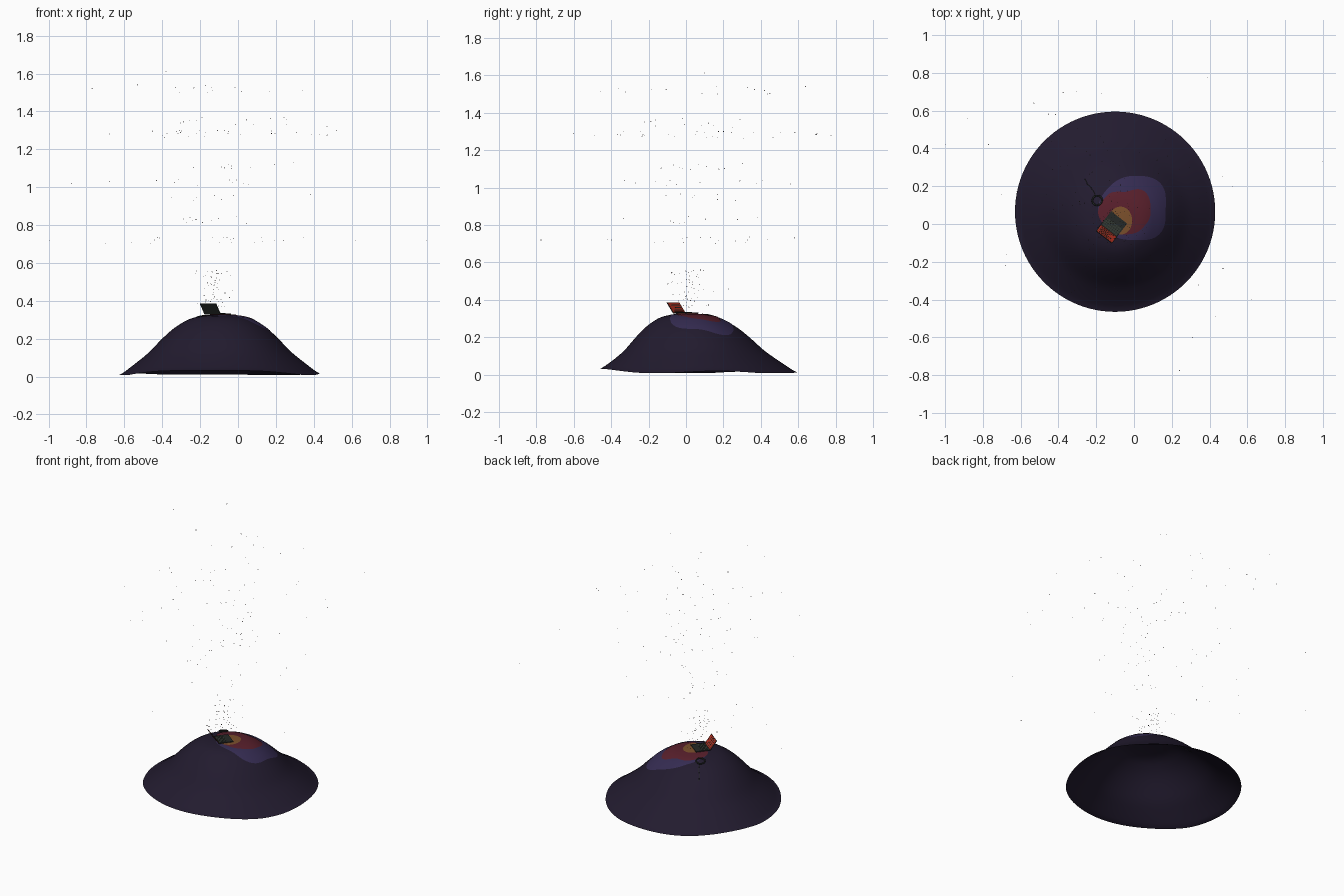
import bpy, bmesh, math, random
from mathutils import Vector, Matrix

if "Cube" in bpy.data.objects:
    bpy.data.objects.remove(bpy.data.objects["Cube"])

random.seed(4)
CX, CY, R = -0.10, 0.065, 0.53
PROFILE = [(0, .325), (.1, .32), (.16, .308), (.21, .281), (.26, .246), (.32, .188),
           (.375, .128), (.43, .084), (.53, .006), (.7, .0)]


def material(name, rgb):
    m = bpy.data.materials.new(name)
    m.diffuse_color = (*rgb, 1)
    m.use_nodes = True
    m.node_tree.nodes["Principled BSDF"].inputs["Base Color"].default_value = m.diffuse_color
    return m


ROCK = material("dark_rock", (.016, .011, .028))
PURPLE = material("purple_glow", (.036, .025, .085))
RED = material("red_glow", (.10, .014, .025))
ORANGE = material("orange_glow", (.20, .08, .025))
CASE = material("case", (.018, .022, .02))
KEYS = material("keys", (.035, .045, .035))
SCREEN = material("screen", (.45, .03, .015))
SPARK = material("spark", (.10, .07, .07))


def interp(table, x):
    for (a, u), (b, v) in zip(table, table[1:]):
        if x <= b:
            return u + (v - u) * (x - a) / (b - a)
    return table[-1][1]


def height(x, y):
    # summit drifts toward the front, with soft ridges on the slopes
    dx, dy = x - CX, y - CY
    r = math.hypot(dx, dy)
    t = max(0, 1 - r / R)
    q = math.hypot(dx - .01 * t, dy + .07 * t)
    z = sum(interp(PROFILE, abs(q + d)) for d in (-.02, 0, .02)) / 3
    a = math.atan2(dy, dx)
    s = min(1, r / R)
    z += .006 * s * s * (math.sin(5 * a + .6) + math.sin(3 * a + 1)) * (1 - .3 * s)
    z += .022 * s ** 8 * max(0, -math.sin(a)) ** 3
    return max(z, .008)


def finish(name, bm, mats, smooth=True):
    me = bpy.data.meshes.new(name)
    bm.to_mesh(me)
    bm.free()
    for m in mats:
        me.materials.append(m)
    if smooth:
        me.polygons.foreach_set("use_smooth", [True] * len(me.polygons))
    ob = bpy.data.objects.new(name, me)
    bpy.context.collection.objects.link(ob)
    return ob


def draped_disc(name, cx, cy, radius, lift, mat, rings=24, segs=72):
    # radius is a function of angle; the surface follows the mound
    bm = bmesh.new()
    mid = bm.verts.new((cx, cy, height(cx, cy) + lift))
    prev = None
    for i in range(1, rings + 1):
        ring = []
        for j in range(segs):
            a = 2 * math.pi * j / segs
            r = radius(a) * i / rings
            x, y = cx + r * math.cos(a), cy + r * math.sin(a)
            ring.append(bm.verts.new((x, y, height(x, y) + lift)))
        for j in range(segs):
            k = (j + 1) % segs
            if prev:
                bm.faces.new((prev[j], ring[j], ring[k], prev[k]))
            else:
                bm.faces.new((mid, ring[j], ring[k]))
        prev = ring
    return finish(name, bm, [mat])


def outline(radii):
    # smooth closed curve through evenly spaced radii
    n = len(radii)

    def f(a):
        u = a / (2 * math.pi) * n
        i, t = int(u) % n, u - int(u)
        t = (1 - math.cos(math.pi * t)) / 2
        return radii[i] * (1 - t) + radii[(i + 1) % n] * t
    return f


# Mound shell, open underneath
draped_disc("mound", CX, CY, lambda a: R, 0, ROCK, 32, 96)

# Glow patches layered on the summit
draped_disc("purple_patch", 0, .08, outline([.168, .195, .175, .175, .19, .18, .165, .19]), .002, PURPLE)
draped_disc("red_patch", -.05, .06, outline([.138, .155, .11, .13, .14, .115, .115, .125]), .004, RED, 16)
draped_disc("orange_patch", -.072, .018, lambda a: .062 + .012 * math.sin(a) ** 2, .006, ORANGE, 8)


def box(bm, o, u, v, w, mat):
    # box from a corner and three edge vectors
    p = [bm.verts.new(o + u * i + v * j + w * k) for k in (0, 1) for j in (0, 1) for i in (0, 1)]
    for f in ((0, 2, 3, 1), (4, 5, 7, 6), (0, 1, 5, 4), (1, 3, 7, 5), (3, 2, 6, 7), (2, 0, 4, 6)):
        bm.faces.new([p[i] for i in f]).material_index = mat


# Open laptop: base with key grid, tilted lid with glowing panel
hinge = Vector((-.177, -.004, .328))
along = Vector((.085, -.066, 0))
fwd = Vector((.056, .072, 0))
up = Vector((0, 0, 1))
bm = bmesh.new()
box(bm, hinge, along, fwd, up * .005, 0)
for i in range(8):
    for j in range(4):
        box(bm, hinge + along * (.06 + i * .112) + fwd * (.08 + j * .13) + up * .005,
            along * .09, fwd * .10, up * .0015, 1)
finish("laptop_base", bm, [CASE, KEYS], False)

rise = Vector((-.025, -.034, .057))
normal = along.cross(rise).normalized()
if normal.dot(fwd) < 0:
    normal = -normal
bm = bmesh.new()
box(bm, hinge, along, rise, normal * .003, 0)
box(bm, hinge + along * .03 + rise * .04 + normal * .003, along * .94, rise * .92, normal * .001, 1)
for f in range(5):
    box(bm, hinge + along * .1 + rise * (.15 + f * .16) + normal * .004,
        along * (.75 - .12 * (f % 3)), rise * .05, normal * .0008, 0)
bmesh.ops.recalc_face_normals(bm, faces=bm.faces)
finish("laptop_lid", bm, [CASE, SCREEN], False)

# Small ring lying beside the laptop
rx, ry = -.195, .125
e = .01
n = Vector((height(rx - e, ry) - height(rx + e, ry), height(rx, ry - e) - height(rx, ry + e), 2 * e))
bpy.ops.mesh.primitive_torus_add(major_radius=.026, minor_radius=.0045, major_segments=32, minor_segments=10,
                                 location=(rx, ry, height(rx, ry) + .005),
                                 rotation=n.to_track_quat('Z', 'Y').to_euler())
ring = bpy.context.object
ring.name = "ring"
ring.data.materials.append(CASE)
bpy.ops.object.shade_smooth()

# Thin cord trailing down the slope
cu = bpy.data.curves.new("cord", 'CURVE')
cu.dimensions = '3D'
cu.bevel_depth = .0018
sp = cu.splines.new('POLY')
sp.points.add(12)
for i, p in enumerate(sp.points):
    t = i / 12
    x, y = -.205 - .055 * t, .15 + .09 * t + .006 * math.sin(6 * t)
    p.co = (x, y, height(x, y) + .001, 1)
cu.materials.append(CASE)
bpy.context.collection.objects.link(bpy.data.objects.new("cord", cu))

# Sparks: outlying ones placed, the rest in a widening plume
sparks = [(-.997, .42, .72), (-.77, .42, 1.52), (-.88, .56, 1.02), (.52, .20, 1.3), (.47, .25, 1.32),
          (.62, -.4, .72), (.39, .775, 1.28), (-.68, -.22, 1.28), (.24, -.775, .72), (-.2, -.61, .72),
          (.997, .33, .72), (-.38, .1, 1.612), (.43, -.49, 1.28), (-.53, .64, 1.54)]
for i in range(60):
    z = .36 + .2 * random.random()
    sparks.append((random.gauss(-.13, .05), random.gauss(.02, .06), z))
for z, spread, count in ((.72, .26, 18), (.83, .15, 10), (.95, .22, 8), (1.02, .25, 10),
                         (1.11, .18, 10), (1.28, .30, 26), (1.35, .25, 12), (1.52, .28, 12)):
    for i in range(count):
        sparks.append((max(-.7, min(.55, random.gauss(-.15, spread))),
                       max(-.6, min(.7, random.gauss(.1, spread))), z + random.uniform(-.02, .02)))
bm = bmesh.new()
for s in sparks:
    bmesh.ops.create_icosphere(bm, subdivisions=1, radius=random.uniform(.0015, .003),
                               matrix=Matrix.Translation(s))
finish("sparks", bm, [SPARK], False)
